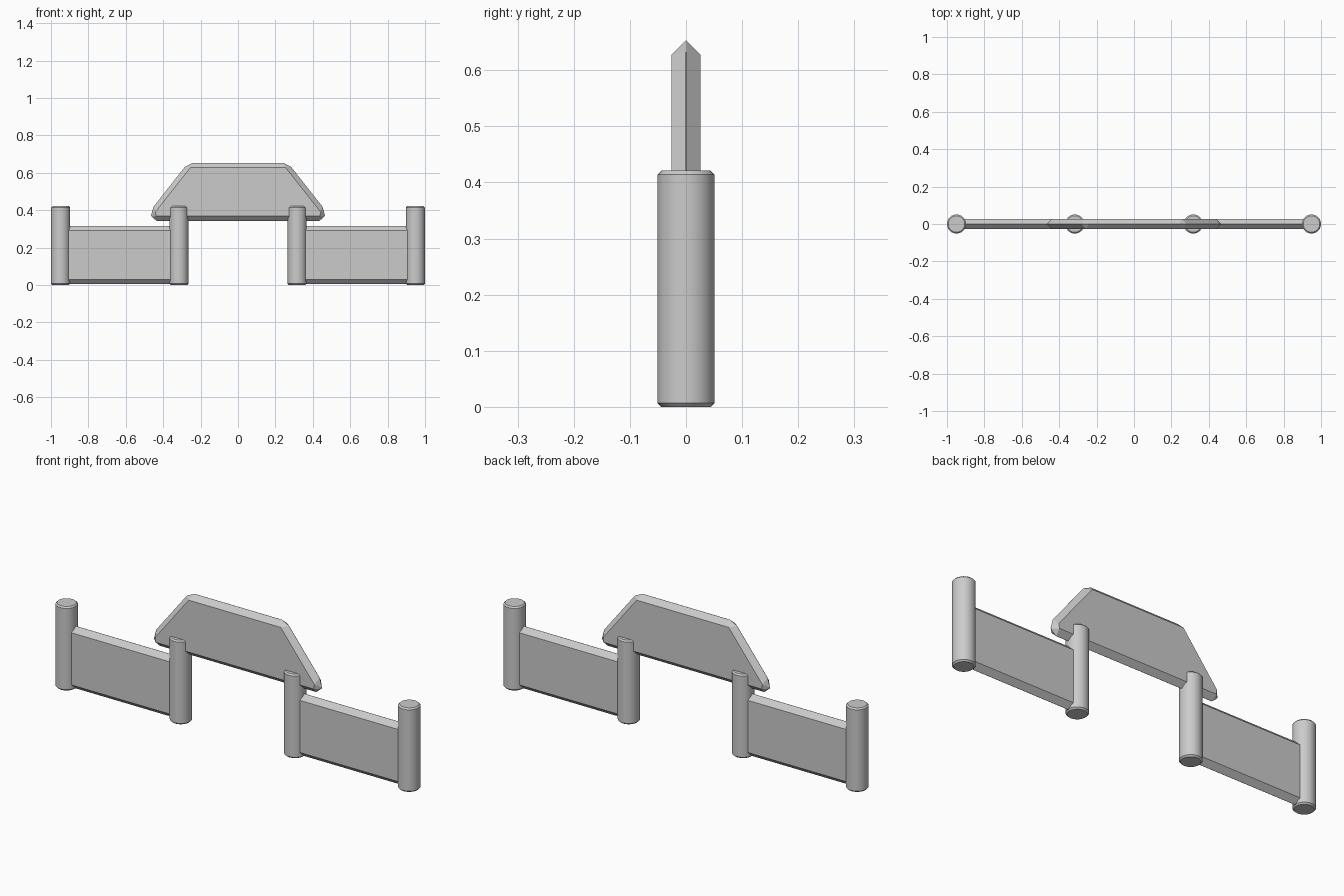
import bpy, bmesh, math

if "Cube" in bpy.data.objects:
    bpy.data.objects.remove(bpy.data.objects["Cube"])

POST_X = (0.949, 0.3165)
POST_R, POST_H = 0.051, 0.421
HALF_THICK = 0.026


def finish(name, bm):
    bmesh.ops.recalc_face_normals(bm, faces=bm.faces)
    mesh = bpy.data.meshes.new(name)
    bm.to_mesh(mesh)
    bm.free()
    obj = bpy.data.objects.new(name, mesh)
    bpy.context.collection.objects.link(obj)
    return obj


def plank(name, outline):
    """Board from an (x, z) outline, all edges chamfered to a central ridge."""
    bm = bmesh.new()
    face = bm.faces.new([bm.verts.new((x, -HALF_THICK, z)) for x, z in outline])
    ext = bmesh.ops.extrude_face_region(bm, geom=[face], use_keep_orig=True)
    for v in ext["geom"]:
        if isinstance(v, bmesh.types.BMVert):
            v.co.y = HALF_THICK
    bmesh.ops.recalc_face_normals(bm, faces=bm.faces)
    bmesh.ops.bevel(bm, geom=bm.edges[:], offset=HALF_THICK - 0.0005,
                    segments=1, affect='EDGES', clamp_overlap=True)
    return finish(name, bm)


def post(name, x):
    """Round post with narrow chamfers at both ends."""
    bm = bmesh.new()
    sides, c = 24, 0.007
    rings = []
    for r, z in ((POST_R - c, 0), (POST_R, c), (POST_R, POST_H - c), (POST_R - c, POST_H)):
        rings.append([bm.verts.new((x + r * math.cos(a), r * math.sin(a), z))
                      for a in (2 * math.pi * i / sides for i in range(sides))])
    for lo, hi in zip(rings, rings[1:]):
        for i in range(sides):
            j = (i + 1) % sides
            bm.faces.new((lo[i], lo[j], hi[j], hi[i]))
    bm.faces.new(rings[0])
    bm.faces.new(rings[-1])
    obj = finish(name, bm)
    bpy.ops.object.select_all(action='DESELECT')
    obj.select_set(True)
    bpy.context.view_layer.objects.active = obj
    bpy.ops.object.shade_smooth_by_angle(angle=math.radians(30))


# Posts and low side panels, mirrored left and right
for side, s in (("left", -1), ("right", 1)):
    post(f"outer_post_{side}", s * POST_X[0])
    post(f"inner_post_{side}", s * POST_X[1])
    x0, x1 = sorted((s * POST_X[0], s * POST_X[1]))
    plank(f"side_panel_{side}", [(x0, 0.004), (x1, 0.004), (x1, 0.316), (x0, 0.316)])

# Raised centre board with sloped shoulders
half = [(0.46, 0.342), (0.468, 0.398), (0.267, 0.653)]
plank("centre_board", half + [(-x, z) for x, z in reversed(half)])
